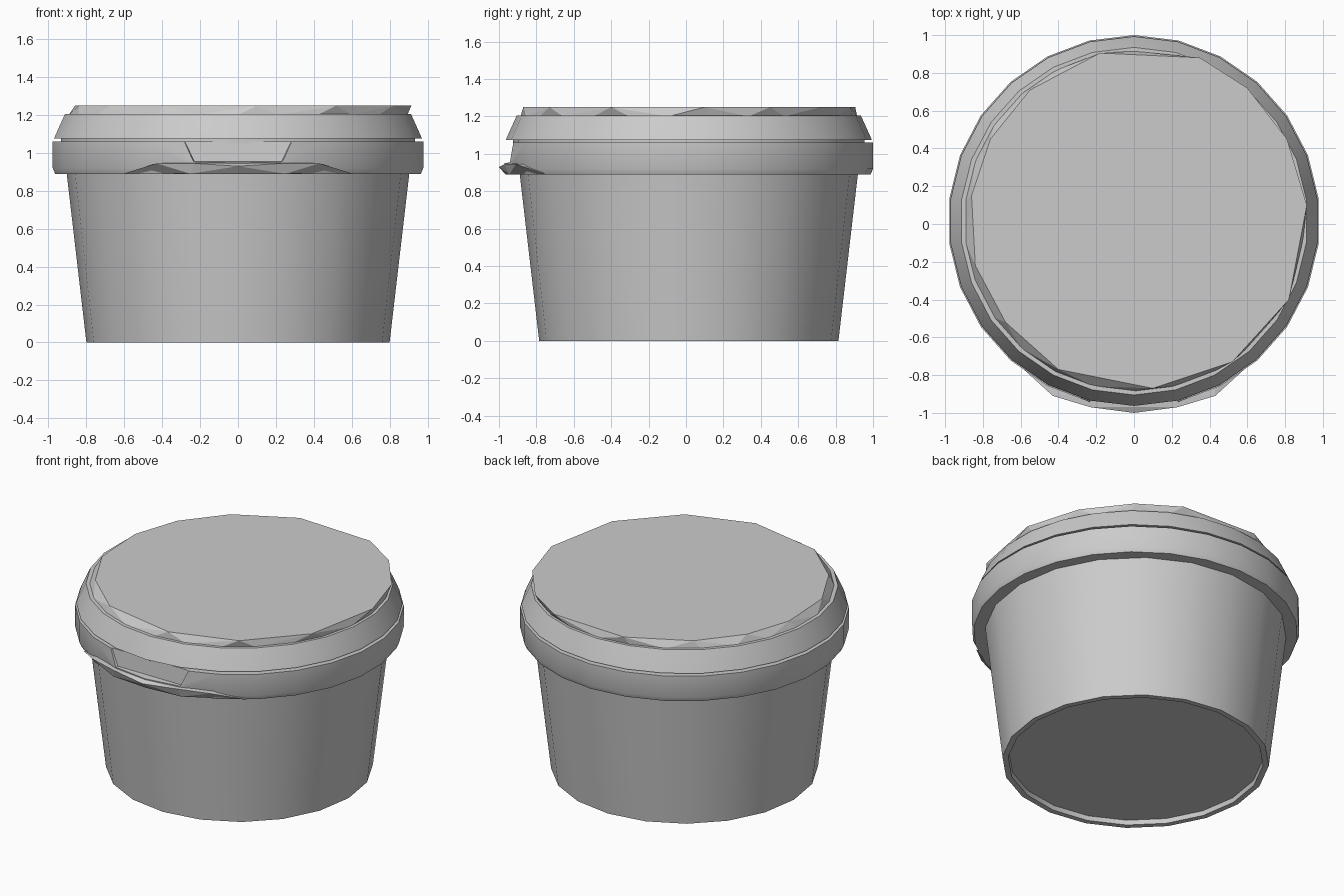
import bpy
import bmesh
from math import sin, cos, tau, radians

if "Cube" in bpy.data.objects:
    bpy.data.objects.remove(bpy.data.objects["Cube"])

CENTRE_Y = 0.015

grey = bpy.data.materials.new("light_grey_plastic")
grey.use_nodes = True
colour = (0.6, 0.6, 0.6, 1)
grey.diffuse_color = colour
grey.node_tree.nodes["Principled BSDF"].inputs["Base Color"].default_value = colour


def ring(radius, z, sides):
    """Points of a regular ring, with one corner at the back."""
    return [(radius * sin(tau * i / sides), CENTRE_Y + radius * cos(tau * i / sides), z)
            for i in range(sides)]


def finish(name, bm):
    bmesh.ops.recalc_face_normals(bm, faces=bm.faces)
    mesh = bpy.data.meshes.new(name)
    bm.to_mesh(mesh)
    bm.free()
    mesh.materials.append(grey)
    obj = bpy.data.objects.new(name, mesh)
    bpy.context.collection.objects.link(obj)
    return obj


def turned(name, profile, sides):
    """Closed solid of revolution from (radius, z) pairs, bottom to top."""
    bm = bmesh.new()
    loops = [[bm.verts.new(p) for p in ring(r, z, sides)] for r, z in profile]
    for low, high in zip(loops, loops[1:]):
        for i in range(sides):
            j = (i + 1) % sides
            bm.faces.new((low[i], low[j], high[j], high[i]))
    bm.faces.new(loops[0])
    bm.faces.new(loops[-1])
    return finish(name, bm)


def hull(name, points):
    bm = bmesh.new()
    for p in points:
        bm.verts.new(p)
    result = bmesh.ops.convex_hull(bm, input=bm.verts)
    unused = {v for v in result["geom_interior"] if isinstance(v, bmesh.types.BMVert)}
    bmesh.ops.delete(bm, geom=list(unused), context="VERTS")
    bmesh.ops.dissolve_limit(bm, angle_limit=radians(1), verts=bm.verts, edges=bm.edges)
    return finish(name, bm)


def mirrored(points):
    return points + [(-x, y, z) for x, y, z in points if x]


# Tapered cup with a shallow recessed base
body = turned("tub_body", [(0.76, 0.03), (0.765, 0), (0.8, 0), (0.905, 0.9)], 20)

# Vertical band around the mouth
band = turned("rim_band", [(0.88, 0.89), (0.972, 0.89), (0.985, 0.92), (0.985, 1.06), (0.9, 1.06)], 26)

# Trapezoid notch at the front of the band
notch = hull("notch_cutter", mirrored([
    (0.29, -0.915, 1.08), (0.23, -0.925, 0.955),
    (0.36, -1.1, 1.08), (0.27, -1.1, 0.94)]))
notch.hide_render = True
notch.hide_viewport = True
cut = band.modifiers.new("notch", "BOOLEAN")
cut.operation = "DIFFERENCE"
cut.object = notch
cut.solver = "EXACT"

# Lifting lip below the notch
lip = hull("lifting_lip", mirrored([
    (0, -1.0, 0.93), (0.23, -0.97, 0.945), (0.43, -0.91, 0.945),
    (0, -0.965, 0.89), (0.25, -0.945, 0.89), (0.6, -0.755, 0.892),
    (0.23, -0.9, 0.95), (0.43, -0.82, 0.945)]))

# Lid skirt, with a dark gap above the band
skirt = turned("lid_skirt", [(0.94, 1.05), (0.94, 1.075), (0.978, 1.075), (0.972, 1.09), (0.92, 1.205)], 26)

# Irregular faceted crown on the lid
outline = [(-0.18, 0.905), (0.35, 0.88), (0.6, 0.72), (0.81, 0.45), (0.915, 0.1),
           (0.82, -0.4), (0.52, -0.73), (0.1, -0.87), (-0.4, -0.77), (-0.68, -0.52),
           (-0.84, -0.22), (-0.86, 0.15), (-0.76, 0.45), (-0.55, 0.71)]
crown = hull("lid_crown", [(x, y, 1.25) for x, y in outline] + ring(0.9, 1.2, 26))

# Smooth walls with crisp rims
bpy.ops.object.select_all(action="DESELECT")
for obj in (body, band, skirt):
    obj.select_set(True)
bpy.context.view_layer.objects.active = body
bpy.ops.object.shade_smooth_by_angle(angle=radians(25))
